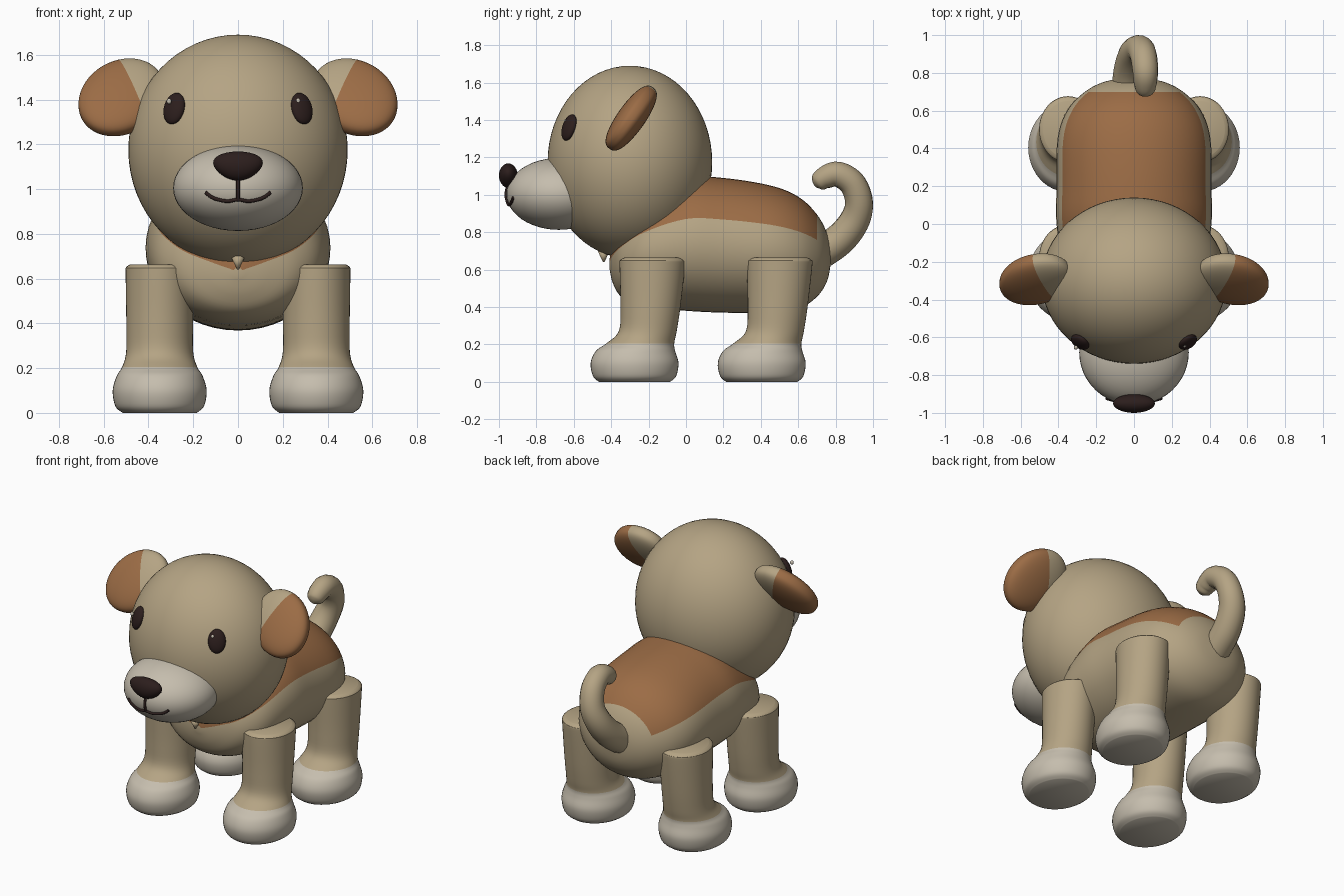
import bpy, bmesh, math
from mathutils import Vector

if "Cube" in bpy.data.objects:
    bpy.data.objects.remove(bpy.data.objects["Cube"])


def material(name, rgb):
    m = bpy.data.materials.new(name)
    m.diffuse_color = (*rgb, 1)
    m.use_nodes = True
    m.node_tree.nodes["Principled BSDF"].inputs["Base Color"].default_value = m.diffuse_color
    return m


TAN = material("tan", (0.46, 0.37, 0.23))
BROWN = material("brown", (0.33, 0.15, 0.06))
CREAM = material("cream", (0.56, 0.51, 0.42))
DARK = material("dark", (0.025, 0.013, 0.012))


def finish(bm, name, mats, pick=None):
    """Turn a bmesh into a smooth object; pick(face centre) gives the material slot."""
    bmesh.ops.recalc_face_normals(bm, faces=bm.faces)
    for f in bm.faces:
        f.smooth = True
        if pick:
            f.material_index = pick(f.calc_center_median())
    me = bpy.data.meshes.new(name)
    bm.to_mesh(me)
    bm.free()
    for m in mats:
        me.materials.append(m)
    ob = bpy.data.objects.new(name, me)
    bpy.context.collection.objects.link(ob)
    return ob


def ball(name, mats, warp, pick=None, seg=48):
    """Unit sphere whose points are moved by warp(point)."""
    bm = bmesh.new()
    bmesh.ops.create_uvsphere(bm, u_segments=seg, v_segments=seg // 2, radius=1)
    if pick:
        slots = {f: pick(f.calc_center_median()) for f in bm.faces}
        for f, i in slots.items():
            f.material_index = i
    for v in bm.verts:
        v.co = warp(v.co.copy())
    return finish(bm, name, mats)


def ellipsoid(name, mat, c, r, seg=48):
    return ball(name, [mat], lambda p: Vector(c[i] + r[i] * p[i] for i in range(3)), seg=seg)


def spline(rows, n=5):
    """Catmull-Rom interpolation of the station rows."""
    out = []
    for i in range(len(rows) - 1):
        p0, p1, p2, p3 = (rows[max(0, min(len(rows) - 1, i + k))] for k in (-1, 0, 1, 2))
        for j in range(n):
            t = j / n
            out.append([0.5 * (2 * b + (c - a) * t + (2 * a - 5 * b + 4 * c - d) * t * t
                               + (3 * b - a - 3 * c + d) * t ** 3)
                        for a, b, c, d in zip(p0, p1, p2, p3)])
    return out + [list(rows[-1])]


def loft(name, rows, place, mats, pick, seg=48):
    """Elliptic rings along stations; place(row, cos, sin) gives a point, pick(row, sin) a slot."""
    bm = bmesh.new()
    rows = spline(rows)
    ang = [2 * math.pi * k / seg for k in range(seg)]
    rings = [[bm.verts.new(place(r, math.cos(a), math.sin(a))) for a in ang] for r in rows]
    for i in range(len(rings) - 1):
        mid = [(a + b) / 2 for a, b in zip(rows[i], rows[i + 1])]
        for k in range(seg):
            n = (k + 1) % seg
            f = bm.faces.new((rings[i][k], rings[i][n], rings[i + 1][n], rings[i + 1][k]))
            a = ang[k] + math.pi / seg
            f.material_index = pick(mid, math.sin(a))
    for end, row in ((rings[0], rows[0]), (rings[-1], rows[-1])):
        bm.faces.new(end).material_index = pick(row, 0)
    ob = finish(bm, name, mats)
    bpy.context.view_layer.objects.active = ob
    ob.select_set(True)
    bpy.ops.object.shade_smooth_by_angle(angle=math.radians(45))
    ob.select_set(False)
    return ob


def tube(name, mat, pts, radius):
    """Round tube through points (x, y, z, relative radius)."""
    cu = bpy.data.curves.new(name, 'CURVE')
    cu.dimensions = '3D'
    cu.bevel_depth = radius
    cu.bevel_resolution = 6
    cu.use_fill_caps = True
    sp = cu.splines.new('POLY')
    pts = spline(pts, 6)
    sp.points.add(len(pts) - 1)
    for p, q in zip(sp.points, pts):
        p.co = (*q[:3], 1)
        p.radius = max(q[3], 0.02)
    sp.use_smooth = True
    cu.materials.append(mat)
    ob = bpy.data.objects.new(name, cu)
    bpy.context.collection.objects.link(ob)
    bpy.context.view_layer.objects.active = ob
    ob.select_set(True)
    bpy.ops.object.convert(target='MESH')
    ob.select_set(False)


# Body: stations of y, centre z, half width, half height, with a brown saddle patch
body = [(-0.41, 0.63, 0.02, 0.02), (-0.39, 0.635, 0.14, 0.11), (-0.34, 0.65, 0.27, 0.20),
        (-0.22, 0.69, 0.37, 0.29), (0.0, 0.735, 0.41, 0.355), (0.2, 0.73, 0.41, 0.36),
        (0.45, 0.71, 0.405, 0.34), (0.6, 0.69, 0.355, 0.30), (0.7, 0.675, 0.26, 0.22),
        (0.755, 0.665, 0.15, 0.125), (0.775, 0.66, 0.02, 0.02)]
loft("body", body, lambda r, c, s: (r[2] * c, r[0], r[1] + r[3] * s), [TAN, BROWN],
     lambda r, s: 1 if s > 0.43 and r[0] < 0.7 else 0)

# Chest patch and small pointed tuft under the chin
ellipsoid("chest_patch", CREAM, (0, -0.30, 0.59), (0.13, 0.10, 0.10), 32)
bm = bmesh.new()
bmesh.ops.create_cone(bm, cap_ends=True, segments=16, radius1=0.004, radius2=0.032, depth=0.06)
bmesh.ops.translate(bm, verts=bm.verts, vec=(0, -0.44, 0.67))
finish(bm, "chin_tuft", [TAN])

# Legs: stations of z, y offset, half width, half depth, with cream paws
leg = [(0.0, -0.095, 0.165, 0.19), (0.03, -0.095, 0.198, 0.222), (0.1, -0.095, 0.21, 0.235),
       (0.165, -0.09, 0.192, 0.212), (0.205, -0.065, 0.168, 0.182), (0.27, -0.025, 0.15, 0.155),
       (0.4, -0.01, 0.149, 0.16), (0.62, 0.0, 0.152, 0.175), (0.65, 0.0, 0.15, 0.172),
       (0.664, 0.0, 0.13, 0.15)]
for end, y0 in (("front", -0.18), ("hind", 0.5)):
    for side, s in (("left", -1), ("right", 1)):
        loft(f"{end}_leg_{side}", leg,
             lambda r, c, q: (s * 0.35 + r[2] * c, y0 + r[1] + r[3] * q, r[0]),
             [TAN, CREAM], lambda r, q: 1 if r[0] < 0.205 else 0)

# Head, muzzle and nose
ellipsoid("head", TAN, (0, -0.3, 1.175), (0.49, 0.44, 0.515), 64)
ellipsoid("muzzle", CREAM, (0, -0.68, 1.005), (0.29, 0.28, 0.192))
ball("nose", [DARK], lambda p: Vector((p.x * 0.108 * (1 + 0.25 * p.z), -0.95 + 0.05 * p.y,
                                       1.103 + 0.065 * p.z)), seg=32)


# Mouth lines lying on the muzzle
def on_muzzle(x, z, r=1):
    return (x, -0.683 - 0.28 * math.sqrt(1 - (x / 0.29) ** 2 - ((z - 1.005) / 0.192) ** 2), z, r)


tube("mouth_line", DARK, [on_muzzle(0, z) for z in (1.06, 1.0, 0.952)], 0.008)
tube("smile", DARK, [on_muzzle(x, z) for x, z in (
    (-0.145, 0.985), (-0.11, 0.96), (-0.05, 0.946), (0, 0.953),
    (0.05, 0.946), (0.11, 0.96), (0.145, 0.985))], 0.008)

# Eyes with highlights, and drooping ears
CA, SA = math.cos(math.radians(25)), math.sin(math.radians(25))
for side, s in (("left", -1), ("right", 1)):
    eye = ellipsoid(f"eye_{side}", DARK, (0, 0, 0), (0.053, 0.028, 0.073), 32)
    eye.location = (s * 0.285, -0.625, 1.36)
    eye.rotation_euler = (math.radians(-18), 0, s * math.radians(33))
    ellipsoid(f"eye_highlight_{side}", CREAM, (s * 0.288 - 0.02, -0.642 - 0.006 * (1 - s), 1.392),
              (0.011, 0.011, 0.013), 16)

    def ear(p):
        a, b, c = p.z * 0.2, p.x * 0.155, p.y
        t = math.copysign(abs(c) ** 0.75, c) * 0.075
        x, z = 0.52 + a * CA + b * SA, 1.41 - a * SA + b * CA
        return Vector((s * x, -0.30 + 0.71 * (z - 1.4) - 0.81 * t, z + 0.58 * t))

    ball(f"ear_{side}", [TAN, BROWN], ear, lambda p: 1 if p.z > -0.2 else 0)

# Curled tail
tube("tail", TAN, [(-0.03, 0.70, 0.68, 1.2), (-0.02, 0.82, 0.76, 1.15), (0.0, 0.90, 0.86, 1.08),
                   (0.03, 0.925, 0.96, 1.0), (0.05, 0.89, 1.06, 0.95), (0.06, 0.81, 1.11, 0.9),
                   (0.06, 0.74, 1.09, 0.8), (0.06, 0.705, 1.06, 0.6), (0.06, 0.69, 1.045, 0.1)], 0.075)
